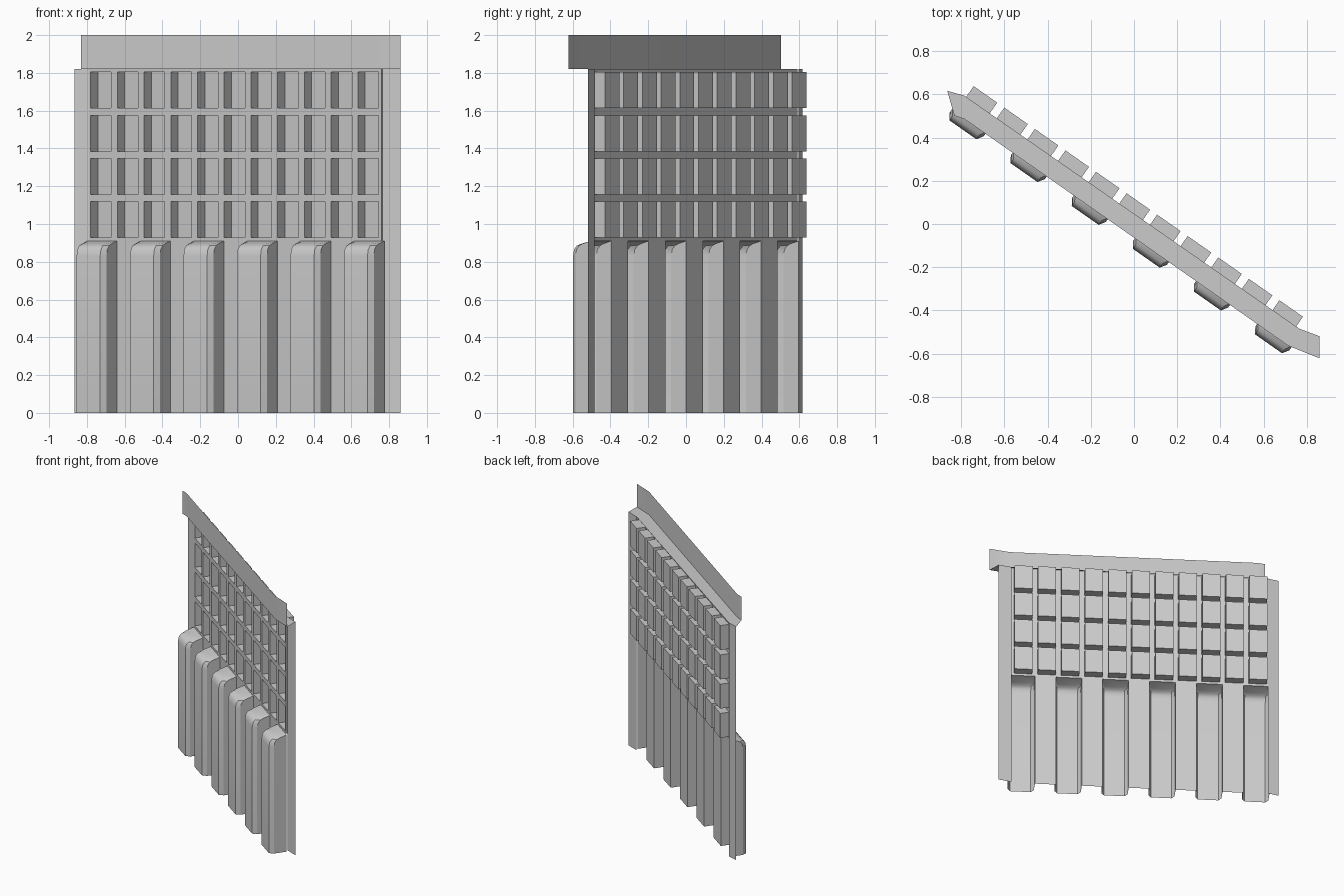
import bpy, bmesh, math

if "Cube" in bpy.data.objects:
    bpy.data.objects.remove(bpy.data.objects["Cube"])

A = math.radians(35)
C, S = math.cos(A), math.sin(A)
WALL, BACK = 0.03, 0.097          # depth of wall sheet and of window pockets
U0, U1 = -0.985, 0.905            # ends of the straight run
ZB, ZT = 0.91, 1.82               # bottom and top of the window zone


def P(u, v, z):
    """Point along the wall (u), behind it (v) and up (z)."""
    return (C * u + S * v, -S * u + C * v, z)


def finish(bm, name, angle=30):
    bmesh.ops.remove_doubles(bm, verts=bm.verts, dist=0.0004)
    bmesh.ops.dissolve_degenerate(bm, edges=bm.edges, dist=0.0004)
    me = bpy.data.meshes.new(name)
    bm.to_mesh(me)
    bm.free()
    ob = bpy.data.objects.new(name, me)
    bpy.context.collection.objects.link(ob)
    bpy.ops.object.select_all(action='DESELECT')
    ob.select_set(True)
    bpy.context.view_layer.objects.active = ob
    bpy.ops.object.shade_smooth_by_angle(angle=math.radians(angle))
    return ob


def loft(rows, name):
    """Sheet through equally long rows of points."""
    bm = bmesh.new()
    vs = [[bm.verts.new(p) for p in r] for r in rows]
    for a, b in zip(vs, vs[1:]):
        for j in range(len(a) - 1):
            bm.faces.new((a[j], a[j + 1], b[j + 1], b[j]))
    return finish(bm, name)


# Window panel: a grid sheet with deep pockets open to the front
us, zs = [U0], [ZB]
for i in range(11):
    a = -0.974 + i * 0.1728
    us += [a, a + 0.133]
us.append(U1)
for k in range(4):
    a = 0.928 + k * 0.2283
    zs += [a, a + 0.191]
zs.append(ZT)
bm = bmesh.new()


def face(*pts):
    bm.faces.new([bm.verts.new(P(*p)) for p in pts])


for i in range(len(us) - 1):
    for k in range(len(zs) - 1):
        a, b, c, d = us[i], us[i + 1], zs[k], zs[k + 1]
        rim = [(a, c), (b, c), (b, d), (a, d)]
        if i % 2 and k % 2:
            face(*[(u, BACK, z) for u, z in rim])
            for (p, q), (r, s) in zip(rim, rim[1:] + rim[:1]):
                face((p, WALL, q), (r, WALL, s), (r, BACK, s), (p, BACK, q))
        else:
            face(*[(u, WALL, z) for u, z in rim])
# Thin return at the right end of the panel
face((U1, WALL, ZB), (U1, 0.042, ZB), (U1, 0.042, ZT), (U1, WALL, ZT))
finish(bm, "window_panel")

# Lower sheet with six hollow ribs that round back into the wall at the top
rows = []
for z, vf in [(0, -0.097), (0.83, -0.097), (0.865, -0.090), (0.885, -0.073),
              (0.895, -0.045), (ZB, WALL)]:
    ch = min(0.03, (WALL - vf) * 0.3)
    row = [P(U0 - 0.012, WALL, z)]
    for i in range(6):
        a = -0.995 + i * 0.3455
        b = a + 0.192
        row += [P(a, WALL, z), P(a, vf + ch, z), P(a + 0.02, vf, z),
                P(b - 0.02, vf, z), P(b, vf + ch, z), P(b, WALL, z)]
    rows.append(row)
loft(rows, "ribbed_base")

# Bent end strips of the wall
left_end, left_bend = (-0.865, 0.617), P(U0, 0.036, 0)[:2]
right_bend, right_end = P(U1, 0.042, 0)[:2], (0.86, -0.52)
for name, a, b in [("left_end_strip", left_end, left_bend),
                   ("right_end_strip", right_bend, right_end)]:
    loft([[(*a, z), (*b, z)] for z in (0, ZT)], name)

# Parapet band set forward of the wall, and the ledge joining them
front = [(-0.832, 0.502), P(-0.92, -0.052, 0)[:2],
         P(0.91, -0.052, 0)[:2], (0.86, -0.622)]
back = [left_end, left_bend, right_bend, right_end]
loft([[(*p, z) for p in front] for z in (ZT, 2.0)], "parapet_band")
loft([[(*p, ZT) for p in front], [(*p, ZT) for p in back]], "parapet_ledge")
